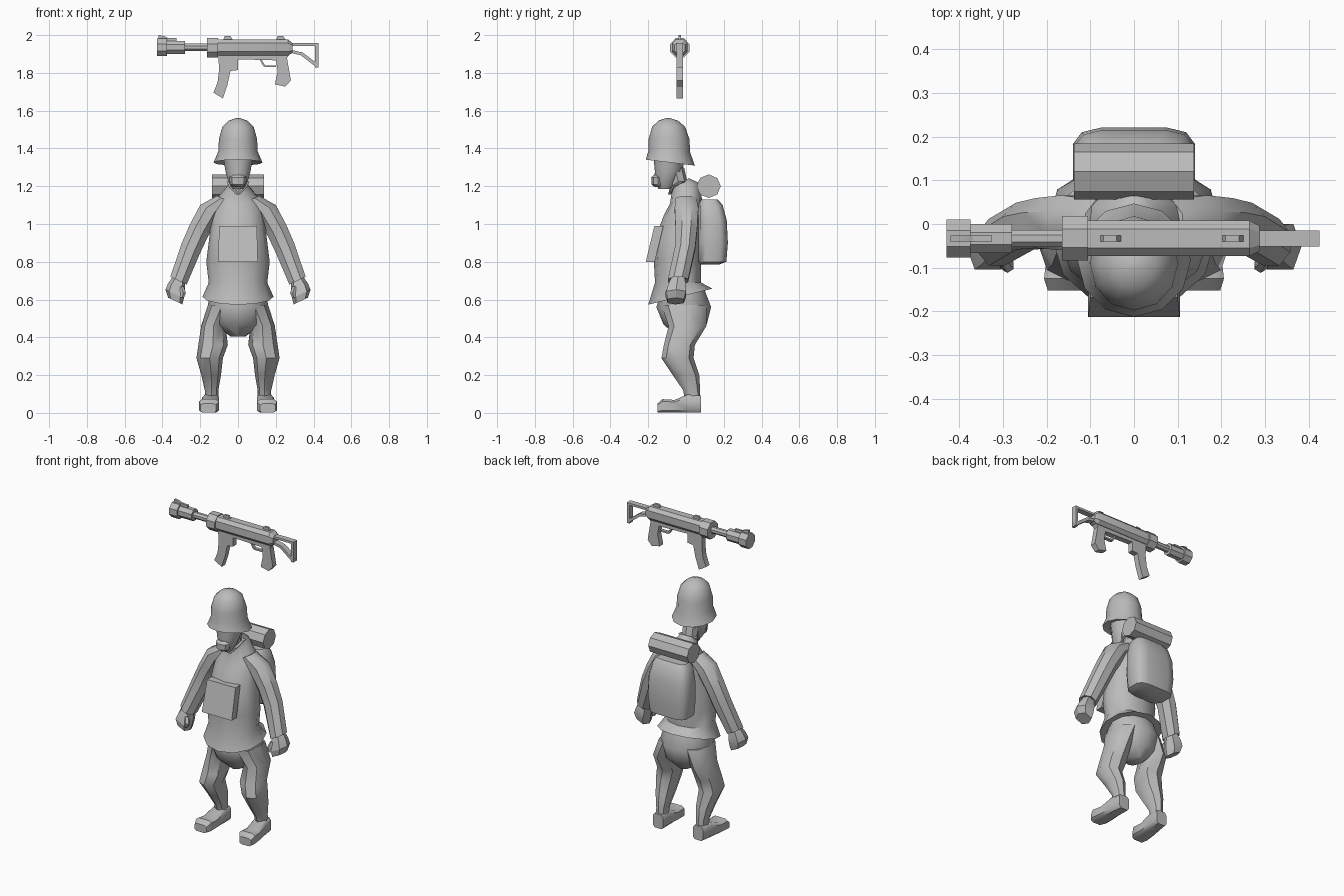
import bpy, bmesh, math
from mathutils import Vector

grey = bpy.data.materials.new("grey")
grey.diffuse_color = (0.5, 0.5, 0.5, 1)

X, Y, Z = Vector((1, 0, 0)), Vector((0, 1, 0)), Vector((0, 0, 1))


def finish(name, bm, angle):
    bmesh.ops.recalc_face_normals(bm, faces=bm.faces)
    me = bpy.data.meshes.new(name)
    bm.to_mesh(me)
    bm.free()
    me.materials.append(grey)
    ob = bpy.data.objects.new(name, me)
    bpy.context.collection.objects.link(ob)
    bpy.ops.object.select_all(action='DESELECT')
    ob.select_set(True)
    bpy.context.view_layer.objects.active = ob
    bpy.ops.object.shade_smooth_by_angle(angle=math.radians(angle))
    return ob


def loft(name, rings, n=10, u=X, v=Y, side=1, power=1.0, phase=0.0, angle=42):
    """Skin rings of (x, y, z, half width, half depth[, tilt])."""
    bm = bmesh.new()
    loops = []
    for x, y, z, ru, rv, *tilt in rings:
        loop = []
        for i in range(n):
            a = 2 * math.pi * (i + phase) / n - math.pi / 2
            c, s = math.cos(a), math.sin(a)
            c = math.copysign(abs(c) ** power, c) * ru
            s = math.copysign(abs(s) ** power, s) * rv
            p = Vector((x, y, z)) + u * c + v * s
            if tilt:
                p.z += tilt[0] * s
            p.x *= side
            loop.append(bm.verts.new(p))
        loops.append(loop)
    for a, b in zip(loops, loops[1:]):
        for i in range(n):
            j = (i + 1) % n
            bm.faces.new((a[i], a[j], b[j], b[i]))
    bm.faces.new(loops[0])
    bm.faces.new(loops[-1])
    return finish(name, bm, angle)


def plate(name, pts, y0, y1, shear=0.0):
    """Extrude an x-z outline from y0 to y1; shear moves y with height."""
    bm = bmesh.new()
    zmin = min(p[1] for p in pts)
    a, b = ([bm.verts.new((x, y + shear * (z - zmin), z)) for x, z in pts]
            for y in (y0, y1))
    bm.faces.new(a)
    bm.faces.new(b)
    for i in range(len(pts)):
        j = (i + 1) % len(pts)
        bm.faces.new((a[i], a[j], b[j], b[i]))
    return finish(name, bm, 20)


def bar(name, p, q, w, y0, y1):
    p, q = Vector(p), Vector(q)
    d = (q - p).normalized()
    o = Vector((-d.y, d.x)) * w / 2
    return plate(name, [p + o, q + o, q - o, p - o], y0, y1)


# Jacket with flared hem
loft("jacket", [
    (0, -.03, .62, .135, .12, .25), (0, -.03, .615, .188, .17, .25),
    (0, -.042, .69, .155, .122), (0, -.045, .8, .168, .125),
    (0, -.04, .92, .153, .125), (0, -.018, 1.05, .138, .098),
    (0, 0, 1.12, .125, .085, .15), (0, -.005, 1.19, .065, .072, .4),
    (0, -.03, 1.215, .05, .045, .6)], n=12)

# Neck, face, jaw
loft("neck", [(0, -.02, 1.14, .045, .045), (0, -.06, 1.3, .05, .05)], n=8)
loft("face", [
    (0, -.11, 1.185, .03, .035), (0, -.105, 1.23, .055, .062),
    (0, -.092, 1.28, .07, .073), (0, -.088, 1.37, .085, .085)])
loft("jaw", [
    (0, -.14, 1.195, .025, .025), (0, -.147, 1.21, .042, .036),
    (0, -.147, 1.245, .047, .037), (0, -.145, 1.26, .03, .025)], n=8)

# Collar flaps meeting in a point at the chest
for s in (-1, 1):
    loft("collar_flap", [
        (.0, -.088, 1.155, .012, .008), (.035, -.072, 1.195, .014, .012),
        (.05, -.02, 1.225, .012, .02)], n=6, side=s)

# Helmet with brim
loft("helmet", [
    (0, -.085, 1.345, .088, .09, -.1), (0, -.083, 1.325, .13, .13, -.12),
    (0, -.088, 1.385, .104, .11, -.05), (0, -.09, 1.45, .101, .108),
    (0, -.092, 1.515, .083, .087), (0, -.094, 1.547, .05, .052),
    (0, -.095, 1.56, .012, .012)], n=12)

# Trouser seat
loft("trouser_seat", [
    (0, -.015, .66, .14, .11), (0, -.012, .56, .162, .145),
    (0, -.005, .47, .135, .115), (0, 0, .405, .04, .05)], n=12)

arm_u = Vector((.9, 0, .42))
for s, label in ((-1, "right"), (1, "left")):
    # Trouser leg
    loft(label + "_leg", [
        (.085, -.01, .57, .075, .12), (.13, .008, .46, .065, .1),
        (.132, -.035, .36, .078, .082), (.15, -.045, .29, .07, .085),
        (.142, 0, .2, .052, .07), (.14, .03, .12, .036, .045),
        (.14, .036, .06, .036, .04)], n=8, side=s)
    # Boot
    loft(label + "_boot", [
        (.14, .08, .046, .037, .046), (.145, .01, .05, .045, .05),
        (.15, -.06, .035, .05, .035), (.153, -.125, .037, .055, .037),
        (.157, -.152, .025, .042, .025)],
        n=8, u=X, v=Z, side=s, power=.45, phase=.5)
    # Sleeve
    loft(label + "_sleeve", [
        (.07, 0, 1.13, .05, .06), (.145, .003, 1.075, .066, .068),
        (.205, .002, .97, .062, .062), (.25, -.005, .87, .06, .058),
        (.315, -.042, .7, .052, .058), (.31, -.042, .71, .035, .04)],
        n=8, u=arm_u, side=s, phase=.5)
    # Fist with thumb
    loft(label + "_hand", [
        (.312, -.042, .71, .034, .038), (.325, -.048, .665, .05, .052),
        (.335, -.052, .63, .054, .058), (.332, -.055, .592, .042, .048)],
        n=6, u=arm_u, side=s, power=.7, phase=.5, angle=25)
    loft(label + "_thumb", [
        (.3, -.08, .67, .014, .016), (.29, -.095, .635, .016, .017),
        (.295, -.095, .61, .01, .012)], n=6, side=s)

# Chest pouch
plate("chest_pouch", [(-.105, .8), (.105, .8), (.1, .99), (-.1, .99)],
      -.213, -.165, shear=.24)

# Backpack and bedroll
loft("backpack", [
    (0, .125, .785, .1, .05), (0, .14, .8, .13, .075),
    (0, .143, .9, .142, .08), (0, .14, 1.02, .138, .077),
    (0, .13, 1.1, .12, .065), (0, .125, 1.13, .1, .045)],
    n=12, power=.5, phase=.5)
loft("bedroll", [(x, .12, 1.2, .064, .062) for x in (-.137, .137)],
     n=8, u=Y, v=Z)

# Gun barrel, muzzle and receiver along x
GY = -.033


def gun_tube(name, rings, power=1.0):
    loft(name, [(x, GY, z, ru, rv) for x, z, ru, rv in rings],
         n=8, u=Y, v=Z, power=power, phase=.5, angle=30)


gun_tube("muzzle", [(-.43, 1.935, .047, .05), (-.375, 1.935, .047, .05),
                    (-.375, 1.935, .036, .038), (-.28, 1.935, .036, .038)])
gun_tube("barrel", [(-.29, 1.935, .021, .021), (-.15, 1.935, .021, .021)])
gun_tube("barrel_collar", [(-.165, 1.932, .055, .056), (-.105, 1.932, .055, .056)])
gun_tube("receiver", [(-.11, 1.935, .043, .045), (.265, 1.935, .043, .045),
                      (.288, 1.932, .03, .028)], power=.7)

# Gun lower parts
thin = (GY - .018, GY + .018)
plate("lower_receiver", [(-.1, 1.91), (-.1, 1.885), (.0, 1.872), (.25, 1.865),
                         (.28, 1.91)], *thin)
plate("magazine", [(-.105, 1.9), (0, 1.9), (0, 1.815), (-.04, 1.81),
                   (-.055, 1.74), (-.08, 1.665), (-.13, 1.695),
                   (-.108, 1.75), (-.1, 1.82)], *thin)
plate("grip", [(.2, 1.875), (.26, 1.875), (.28, 1.76), (.25, 1.727),
               (.195, 1.74), (.21, 1.81)], *thin)
guard = [(.12, 1.87), (.14, 1.835), (.2, 1.835)]
for a, b in zip(guard, guard[1:]):
    bar("trigger_guard", a, b, .01, GY - .01, GY + .01)

# Folding stock frame
for a, b, w in (((.27, 1.95), (.425, 1.95), .014),
                ((.416, 1.957), (.416, 1.828), .018),
                ((.275, 1.915), (.34, 1.9), .016),
                ((.335, 1.902), (.42, 1.838), .018)):
    bar("stock_bar", a, b, w, *thin)

# Sights
plate("muzzle_sight", [(-.42, 1.97), (-.42, 2.0), (-.39, 1.995), (-.37, 1.985),
                       (-.325, 1.985), (-.325, 1.96)], GY - .007, GY + .007)
for x in (-.08, .2):
    plate("top_sight", [(x, 1.97), (x + .01, 1.995), (x + .04, 1.995),
                        (x + .055, 1.97)], GY - .007, GY + .007)
